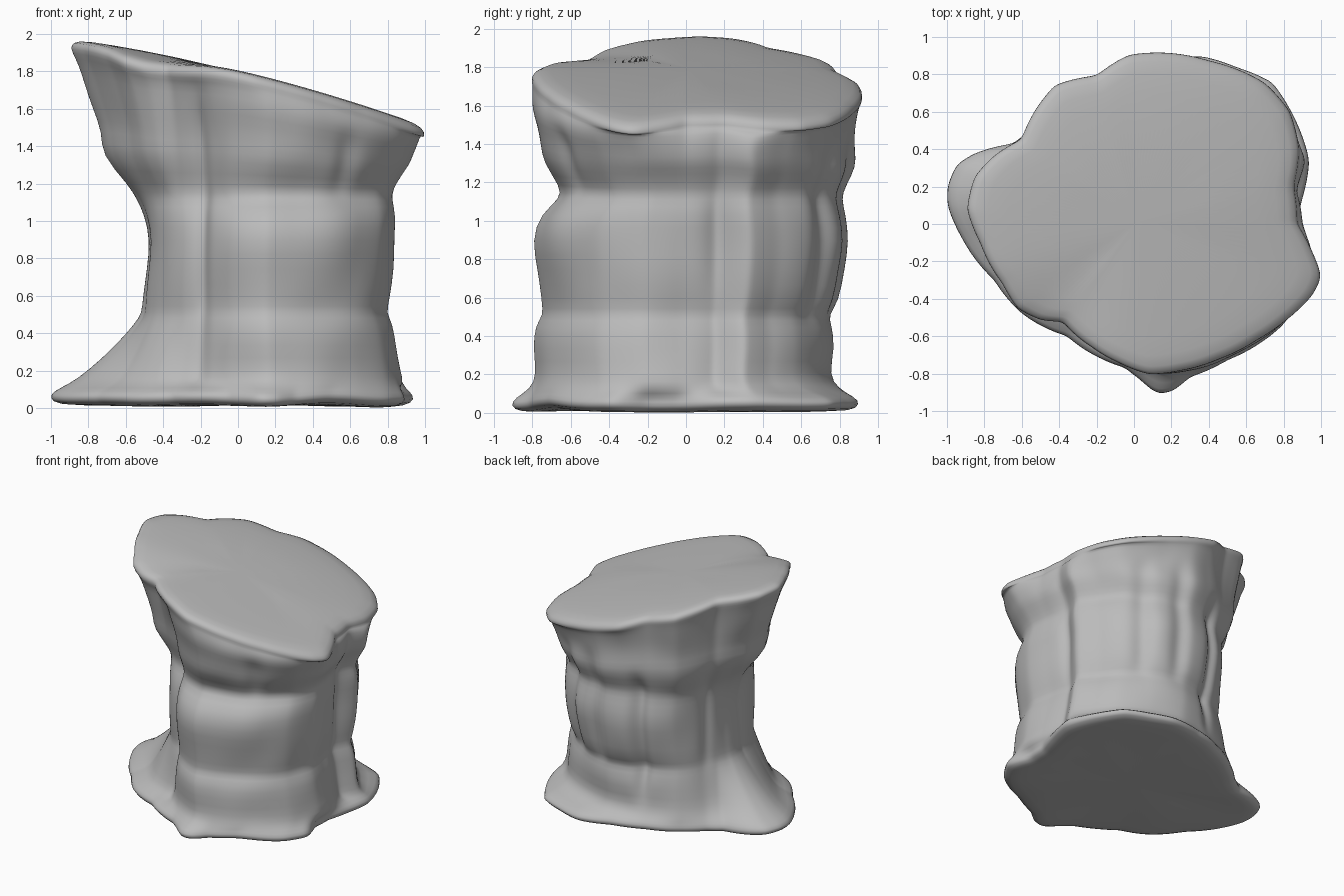
import bpy
import bmesh
import math
from mathutils import Vector, noise

if "Cube" in bpy.data.objects:
    bpy.data.objects.remove(bpy.data.objects["Cube"], do_unlink=True)

SEGMENTS = 150

# Plan outlines of the foot, the trunk and the overhanging top
FOOT = [(.94, .34), (.9, .13), (.85, -.03), (.84, -.2), (.9, -.38), (.8, -.54),
        (.5, -.73), (.3, -.82), (.2, -.9), (.12, -.91), (.03, -.83), (-.05, -.77),
        (-.2, -.71), (-.36, -.6), (-.6, -.48), (-.75, -.3), (-.92, -.08), (-1, .1),
        (-1, .2), (-.95, .32), (-.85, .38), (-.65, .43), (-.55, .5), (-.4, .63),
        (-.17, .76), (.1, .85), (.36, .9), (.55, .84), (.74, .76), (.86, .57)]
TRUNK = [(.83, .33), (.8, .25), (.76, .17), (.81, -.02), (.83, -.22), (.75, -.45),
         (.6, -.62), (.4, -.74), (.15, -.8), (-.05, -.7), (-.14, -.6), (-.18, -.5),
         (-.28, -.44), (-.4, -.28), (-.46, 0), (-.47, .2), (-.42, .42), (-.32, .62),
         (-.1, .77), (.15, .84), (.4, .78), (.61, .64), (.73, .47)]
TOP = [(.88, .4), (.85, .2), (.87, 0), (.95, -.15), (1, -.28), (.95, -.38),
       (.8, -.52), (.65, -.62), (.45, -.72), (.25, -.78), (.08, -.8), (-.08, -.74),
       (-.22, -.66), (-.38, -.52), (-.5, -.51), (-.62, -.45), (-.7, -.32), (-.82, -.1),
       (-.89, .08), (-.85, .25), (-.75, .36), (-.6, .45), (-.53, .6), (-.42, .74),
       (-.2, .79), (-.03, .9), (.2, .91), (.4, .87), (.7, .75), (.83, .6)]

# Trunk at each height: height, spread of the left side towards the foot,
# then reach to the right, front and back
LOWER = [(.13, .8, .89, .8, .79), (.2, .6, .87, .77, .74), (.34, .32, .84, .79, .78),
         (.46, .13, .82, .78, .76), (.51, .07, .79, .74, .74), (.58, .06, .81, .75, .8),
         (.75, .01, .83, .78, .83), (.9, 0, .84, .81, .86), (1.04, .07, .86, .77, .83),
         (1.12, .13, .83, .66, .81)]
# The same above the ledge, spreading towards the top outline,
# with height as a share of the way to the sloping top
LEDGE = 1.13
UPPER = [(.08, .26, .83, .66, .83), (.28, .62, .87, .74, .89), (.42, .56, .91, .75, .87),
         (.58, .66, .93, .77, .86), (.72, .72, .95, .82, .87), (.85, .78, .96, .82, .89)]

# Vertical clefts: angle in degrees, lowest, highest, depth
CLEFTS = [(250, .5, 1.6, .02), (314, 1.15, 1.5, .03), (12, .65, 1.12, .02),
          (54, .5, 1.4, .03), (73, .5, 1.4, .03), (98, .3, 1.3, .05),
          (140, .5, 1.3, .02)]


def resample(points):
    """Even angular samples of a star-shaped outline."""
    polar = sorted((math.atan2(y, x) % math.tau, math.hypot(x, y)) for x, y in points)
    first, last = polar[0], polar[-1]
    polar = [(last[0] - math.tau, last[1])] + polar + [(first[0] + math.tau, first[1])]
    result = []
    for i in range(SEGMENTS):
        angle = math.tau * i / SEGMENTS
        for (a, ra), (b, rb) in zip(polar, polar[1:]):
            if a <= angle <= b:
                mix = (angle - a) / max(b - a, 1e-6)
                radius = ra + (rb - ra) * mix
                result.append(Vector((radius * math.cos(angle), radius * math.sin(angle), 0)))
                break
    return result


def top_height(p):
    """Sloping cut across the top, dipping at the back and the front right corner."""
    corner = Vector((p.x + .5, p.y + .6)).length_squared
    dip = .1 * max(p.y, 0) ** 2 + .06 * math.exp(-corner / .08)
    return 1.81 - .24 * p.x - .06 * p.x ** 2 - dip


def weather(p):
    """Press clefts and soft lumps into a trunk point."""
    angle = math.degrees(math.atan2(p.y, p.x))
    push = .02 * noise.noise(p * 3.5)
    for centre, low, high, depth in CLEFTS:
        apart = abs((angle - centre + 180) % 360 - 180)
        fade = max(0, min(1, (p.z - low) / .06, (high - p.z) / .06))
        push -= depth * fade * math.exp(-(apart / 4) ** 2)
    outward = Vector((p.x, p.y, 0)).normalized()
    return p + outward * push


def trunk_ring(flare, spread, right, front, back):
    """Trunk outline stretched on three sides and spread to a flare on the left."""
    ring = []
    for p, target in zip(trunk, flare):
        shaped = Vector((p.x * (right / .83 if p.x > 0 else 1),
                         p.y * (back / .84 if p.y > 0 else front / .8), 0))
        side = max(0, min(1, -p.x / .35)) * (1 + .8 * min(p.y, 0))
        ring.append(shaped.lerp(target, spread * side))
    return ring


def lift(ring, height):
    return [Vector((p.x, p.y, height(p))) for p in ring]


def scaled(ring, factor):
    return [p * factor for p in ring]


foot, trunk, top = resample(FOOT), resample(TRUNK), resample(TOP)
rings = []

# Underside and rounded foot
for factor, height in [(.4, .02), (.8, .015), (.96, .015), (1.01, .05), (.985, .09)]:
    rings.append(lift(scaled(foot, factor),
                      lambda p: height + .02 * noise.noise(p * 2)))

# Trunk up to the ledge
for height, *shape in LOWER:
    ring = lift(trunk_ring(foot, *shape), lambda p: height)
    rings.append([weather(p) for p in ring])

# Flaring part above the ledge
for share, *shape in UPPER:
    ring = lift(trunk_ring(top, *shape),
                lambda p: LEDGE + share * (top_height(p) - LEDGE))
    rim_mix = share ** 3
    rings.append([weather(p).lerp(Vector((q.x, q.y, p.z)), rim_mix)
                  for p, q in zip(ring, top)])

# Rounded lip and flat sloping top
for factor, drop in [(1, .07), (1.01, .035), (.975, 0), (.8, 0), (.4, 0)]:
    rings.append(lift(scaled(top, factor), lambda p: top_height(p) - drop))

bm = bmesh.new()
loops = [[bm.verts.new(p) for p in ring] for ring in rings]
for lower, upper in zip(loops, loops[1:]):
    for i in range(SEGMENTS):
        j = (i + 1) % SEGMENTS
        bm.faces.new((lower[i], lower[j], upper[j], upper[i]))
bm.faces.new(reversed(loops[0]))
bm.faces.new(loops[-1])
bmesh.ops.recalc_face_normals(bm, faces=bm.faces)

# Stand on the ground
ground = min(v.co.z for v in bm.verts)
for v in bm.verts:
    v.co.z -= ground

mesh = bpy.data.meshes.new("rock_pedestal")
bm.to_mesh(mesh)
bm.free()
pedestal = bpy.data.objects.new("rock_pedestal", mesh)
bpy.context.collection.objects.link(pedestal)

# Plain grey stone
stone = bpy.data.materials.new("grey_stone")
stone.use_nodes = True
colour = (.5, .5, .5, 1)
stone.diffuse_color = colour
stone.node_tree.nodes["Principled BSDF"].inputs["Base Color"].default_value = colour
mesh.materials.append(stone)

smooth = pedestal.modifiers.new("soften", 'SUBSURF')
smooth.levels = smooth.render_levels = 1
for face in mesh.polygons:
    face.use_smooth = True
